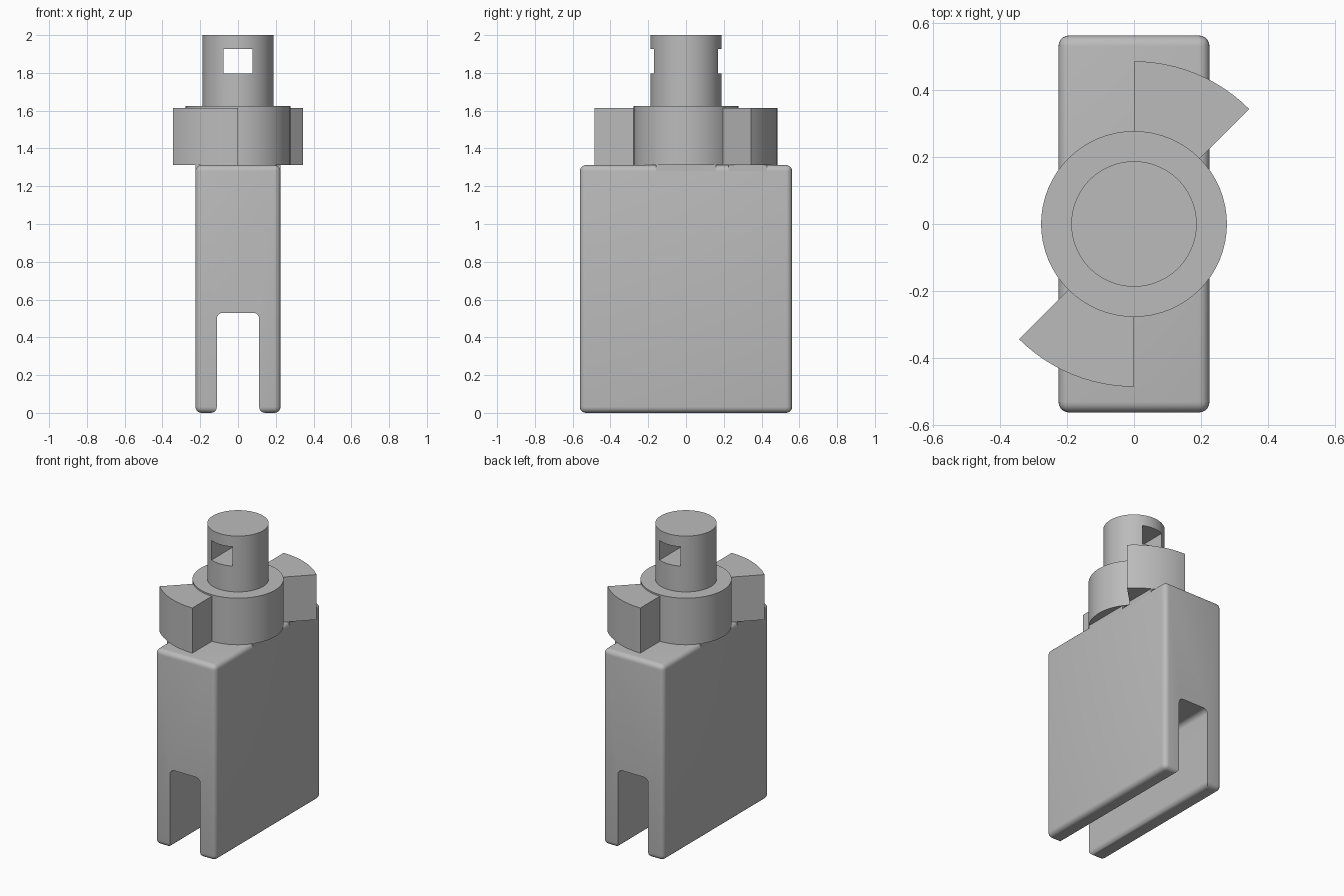
import bpy, bmesh, math
from mathutils import Matrix

if "Cube" in bpy.data.objects:
    bpy.data.objects.remove(bpy.data.objects["Cube"])

grey = bpy.data.materials.new("grey")
grey.use_nodes = True
grey.diffuse_color = (0.5, 0.5, 0.5, 1)
grey.node_tree.nodes["Principled BSDF"].inputs["Base Color"].default_value = (0.5, 0.5, 0.5, 1)


def finish(name, bm):
    bmesh.ops.recalc_face_normals(bm, faces=bm.faces)
    mesh = bpy.data.meshes.new(name)
    bm.to_mesh(mesh)
    bm.free()
    obj = bpy.data.objects.new(name, mesh)
    bpy.context.collection.objects.link(obj)
    mesh.materials.append(grey)
    return obj


def box(name, x0, x1, y0, y1, z0, z1):
    bm = bmesh.new()
    size = Matrix.Diagonal((x1 - x0, y1 - y0, z1 - z0, 1))
    place = Matrix.Translation(((x0 + x1) / 2, (y0 + y1) / 2, (z0 + z1) / 2))
    bmesh.ops.create_cube(bm, size=1, matrix=place @ size)
    return finish(name, bm)


def prism(name, outline, z0, z1):
    bm = bmesh.new()
    face = bm.faces.new([bm.verts.new((x, y, z0)) for x, y in outline])
    top = bmesh.ops.extrude_face_region(bm, geom=[face])["geom"]
    bmesh.ops.translate(bm, vec=(0, 0, z1 - z0),
                        verts=[v for v in top if isinstance(v, bmesh.types.BMVert)])
    return finish(name, bm)


def arc(radius, start, end, steps):
    angles = [math.radians(start + (end - start) * i / steps) for i in range(steps + 1)]
    return [(radius * math.cos(a), radius * math.sin(a)) for a in angles]


def modify(obj, kind, **settings):
    mod = obj.modifiers.new(kind.title(), kind)
    for key, value in settings.items():
        setattr(mod, key, value)
    bpy.ops.object.select_all(action="DESELECT")
    obj.select_set(True)
    bpy.context.view_layer.objects.active = obj
    bpy.ops.object.modifier_apply(modifier=mod.name)


def cut(obj, cutter):
    modify(obj, "BOOLEAN", operation="DIFFERENCE", solver="EXACT", object=cutter)
    bpy.data.objects.remove(cutter)


def smooth(obj):
    bpy.ops.object.select_all(action="DESELECT")
    obj.select_set(True)
    bpy.context.view_layer.objects.active = obj
    bpy.ops.object.shade_smooth_by_angle(angle=math.radians(30))


HALF_X, HALF_Y, TOP, SLOT, ROUND = 0.225, 0.562, 1.312, 0.112, 0.032

# Forked body: an inverted U extruded along y, rounded everywhere but the slot mouths
bm = bmesh.new()
profile = [(-HALF_X, 0), (-HALF_X, TOP), (HALF_X, TOP), (HALF_X, 0),
           (SLOT, 0), (SLOT, 0.53), (-SLOT, 0.53), (-SLOT, 0)]
face = bm.faces.new([bm.verts.new((x, -HALF_Y, z)) for x, z in profile])
back = bmesh.ops.extrude_face_region(bm, geom=[face])["geom"]
bmesh.ops.translate(bm, vec=(0, 2 * HALF_Y, 0),
                    verts=[v for v in back if isinstance(v, bmesh.types.BMVert)])


def is_slot_mouth(edge):
    a, b = edge.verts
    return abs(a.co.y - b.co.y) < 0.01 and max(abs(a.co.x), abs(b.co.x)) < SLOT + 0.01


bmesh.ops.bevel(bm, geom=[e for e in bm.edges if not is_slot_mouth(e)], offset=ROUND,
                segments=5, profile=0.5, affect="EDGES")
smooth(finish("body", bm))

# Square seats under the collar and the lugs, where the body edge is not rounded
box("collar_seat", -HALF_X, HALF_X, -0.16, 0.16, TOP - ROUND, TOP + 0.005)
for side, name in ((1, "left"), (-1, "right")):
    xs = sorted((0.1 * side, HALF_X * side))
    ys = sorted((0.225 * side, 0.43 * side))
    box(name + "_lug_seat", *xs, *ys, TOP - ROUND, TOP + 0.005)

# Collar
smooth(prism("collar", arc(0.277, 0, 360, 64)[:-1], TOP, 1.625))

# Two opposite wedge lugs
for start, name in ((45, "back_lug"), (225, "front_lug")):
    smooth(prism(name, [(0, 0)] + arc(0.485, start, start + 45, 12), TOP, 1.615))

# Post with a square cross hole
post = prism("post", arc(0.187, 0, 360, 64)[:-1], 1.6, 2.0)
cut(post, box("hole_cutter", -0.077, 0.077, -0.4, 0.4, 1.797, 1.927))
smooth(post)
